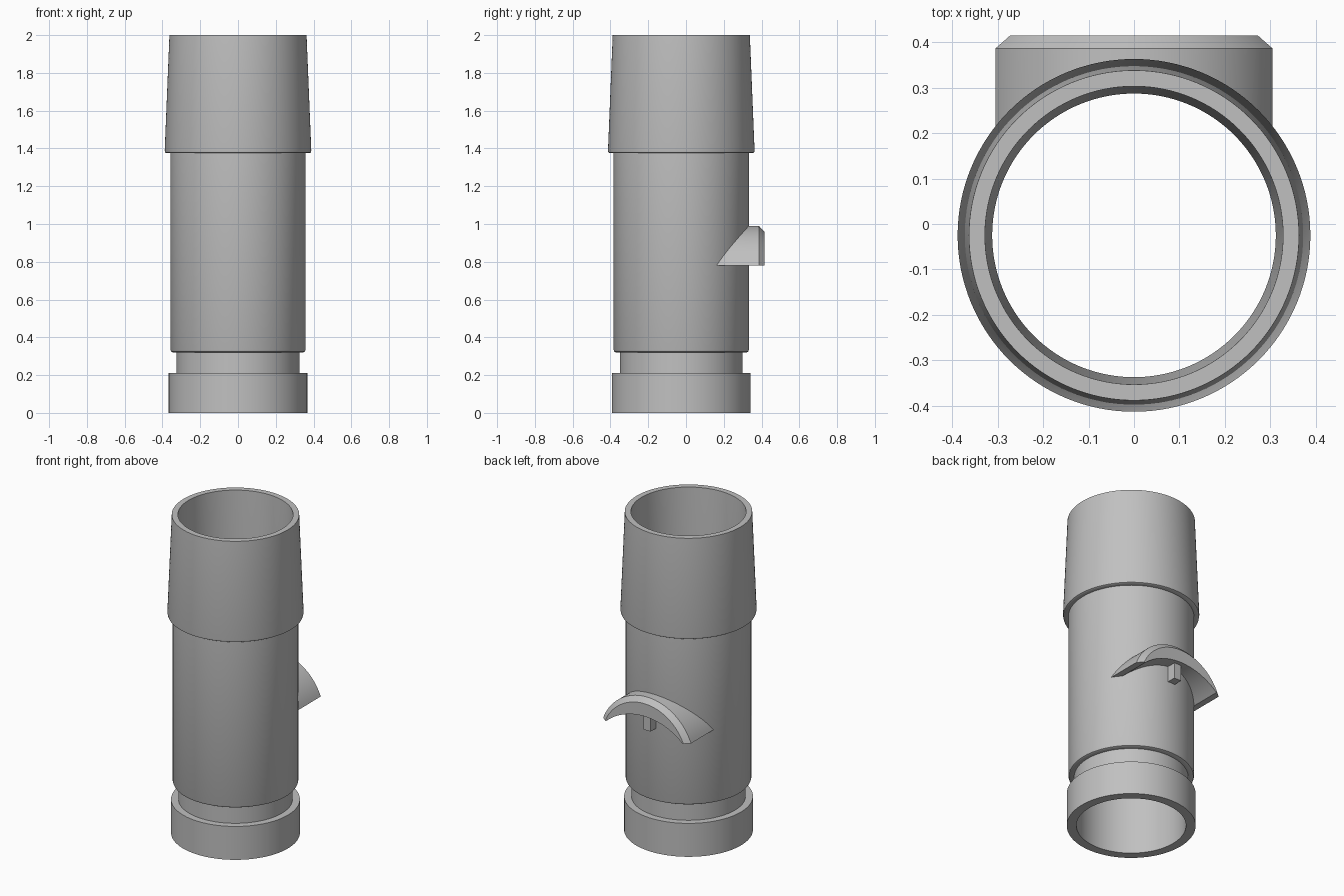
import bpy, bmesh, math

cube = bpy.data.objects.get("Cube")
if cube:
    bpy.data.objects.remove(cube, do_unlink=True)

GREY = (0.53, 0.53, 0.53, 1.0)
mat = bpy.data.materials.new("mid grey")
mat.diffuse_color = GREY
mat.use_nodes = True
mat.node_tree.nodes["Principled BSDF"].inputs["Base Color"].default_value = GREY

AXIS_Y = -0.025          # the tube axis sits slightly forward of centre


def finish(name, bm):
    """Turn a bmesh into a named, shaded object."""
    bmesh.ops.recalc_face_normals(bm, faces=bm.faces)
    mesh = bpy.data.meshes.new(name)
    bm.to_mesh(mesh)
    bm.free()
    mesh.materials.append(mat)
    obj = bpy.data.objects.new(name, mesh)
    bpy.context.collection.objects.link(obj)
    bpy.ops.object.select_all(action='DESELECT')
    obj.select_set(True)
    bpy.context.view_layer.objects.active = obj
    bpy.ops.object.shade_smooth_by_angle(angle=math.radians(30))
    return obj


def bridge(bm, rings, close_rings=False):
    """Join equal closed loops of vertices with quads."""
    pairs = list(zip(rings, rings[1:]))
    if close_rings:
        pairs.append((rings[-1], rings[0]))
    for a, b in pairs:
        n = len(a)
        for i in range(n):
            j = (i + 1) % n
            bm.faces.new((a[i], a[j], b[j], b[i]))


# Tube: closed wall section (radius, height) turned around the axis
section = [
    (0.312, 0.0), (0.367, 0.0), (0.367, 0.21),        # foot ring
    (0.325, 0.21), (0.325, 0.32),                     # groove
    (0.346, 0.32), (0.354, 0.324), (0.358, 0.334),    # rounded body edge
    (0.358, 1.375),
    (0.379, 1.375), (0.386, 1.379), (0.388, 1.390),   # collar lip
    (0.363, 2.0), (0.328, 2.0),                       # tapered collar, rim
    (0.312, 1.38),                                    # bore
]
SEGMENTS = 128
bm = bmesh.new()
rings = []
for r, z in section:
    rings.append([bm.verts.new((r * math.cos(2 * math.pi * i / SEGMENTS),
                                AXIS_Y + r * math.sin(2 * math.pi * i / SEGMENTS), z))
                  for i in range(SEGMENTS)])
bridge(bm, rings, close_rings=True)
finish("tube", bm)


# Hood: crescent-shaped arch on the back, with a chamfered outer end
BASE_Z = 0.78
STEPS = 40


def arc(half_width, rise):
    """Points (x, z) of a circular arc standing on BASE_Z."""
    radius = (half_width ** 2 + rise ** 2) / (2 * rise)
    centre = BASE_Z + rise - radius
    spread = math.asin(half_width / radius)
    return [(radius * math.sin(t), centre + radius * math.cos(t))
            for t in (spread * (2 * i / STEPS - 1) for i in range(STEPS + 1))]


inner = arc(0.265, 0.10)[::-1]
outer = arc(0.305, 0.21) + inner
chamfered = arc(0.272, 0.18) + inner


def wall_y(x):
    """Depth inside the tube wall, so the root follows the tube."""
    return AXIS_Y + math.sqrt(0.338 ** 2 - x * x)


bm = bmesh.new()
root = [bm.verts.new((x, wall_y(x), z)) for x, z in outer]
shoulder = [bm.verts.new((x, 0.386, z)) for x, z in outer]
end = [bm.verts.new((x, 0.415, z)) for x, z in chamfered]
bridge(bm, [root, shoulder, end])
last = 2 * STEPS + 1
for i in range(STEPS):                                # caps as strips of quads
    for loop in (root, end):
        bm.faces.new((loop[i], loop[i + 1], loop[last - i - 1], loop[last - i]))
finish("hood", bm)


# Peg: small square post under the hood
bm = bmesh.new()
bmesh.ops.create_cube(bm, size=1.0)
bmesh.ops.scale(bm, vec=(0.05, 0.065, 0.13), verts=bm.verts)
bmesh.ops.translate(bm, vec=(0, 0.355, 0.845), verts=bm.verts)
finish("peg", bm)
